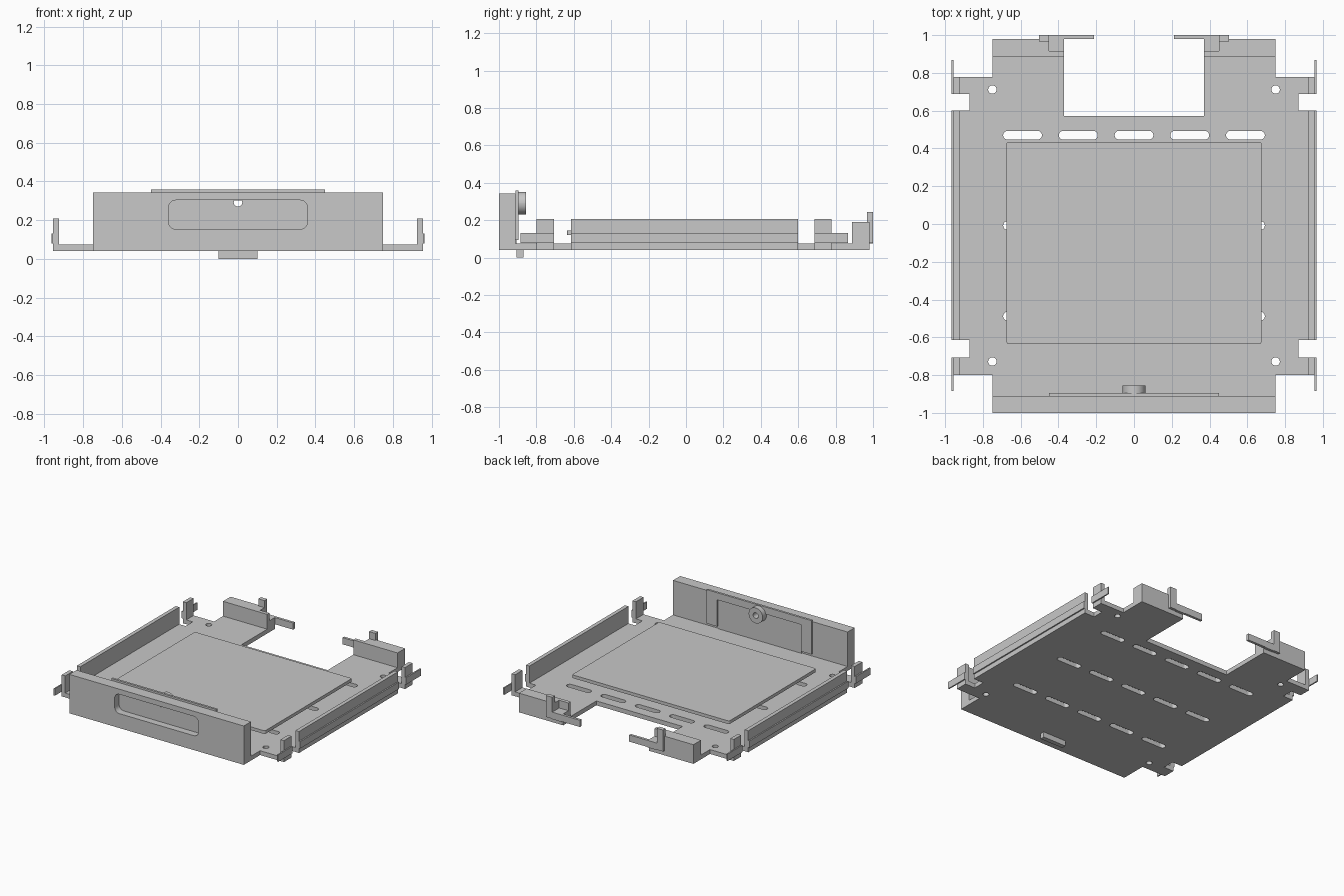
import bpy, bmesh, math
from mathutils import Matrix

if "Cube" in bpy.data.objects:
    bpy.data.objects.remove(bpy.data.objects["Cube"], do_unlink=True)

SHADE = (0.58, 0.58, 0.58, 1)
grey = bpy.data.materials.new("plain grey")
grey.use_nodes = True
grey.diffuse_color = SHADE
grey.node_tree.nodes["Principled BSDF"].inputs["Base Color"].default_value = SHADE


def add(name, mesh):
    obj = bpy.data.objects.new(name, mesh)
    bpy.context.collection.objects.link(obj)
    mesh.materials.clear()
    mesh.materials.append(grey)
    return obj


def box(name, x, y, z):
    """Box between the given (low, high) limits on each axis."""
    bm = bmesh.new()
    bmesh.ops.create_cube(bm, size=1)
    for v in bm.verts:
        v.co = [sum(lim) / 2 + c * (lim[1] - lim[0]) for c, lim in zip(v.co, (x, y, z))]
    mesh = bpy.data.meshes.new(name)
    bm.to_mesh(mesh)
    bm.free()
    return add(name, mesh)


def pair(name, x, y, z):
    """The same box on both sides."""
    box("left_" + name, x, y, z)
    box("right_" + name, (-x[1], -x[0]), y, z)


def rounded(cx, cy, w, h, r, steps=8):
    """Outline of a rounded rectangle, slot or circle."""
    pts = []
    for i, (sx, sy) in enumerate(((1, 1), (-1, 1), (-1, -1), (1, -1))):
        for k in range(steps + 1):
            a = (i + k / steps) * math.pi / 2
            pts.append((cx + sx * (w / 2 - r) + r * math.cos(a),
                        cy + sy * (h / 2 - r) + r * math.sin(a)))
    return pts


def sheet(name, outlines, low, high, upright=False):
    """Flat sheet with holes; low and high are z limits, or y limits if upright."""
    curve = bpy.data.curves.new(name, "CURVE")
    curve.dimensions = "2D"
    curve.fill_mode = "BOTH"
    curve.extrude = (high - low) / 2
    for pts in outlines:
        spline = curve.splines.new("POLY")
        spline.points.add(len(pts) - 1)
        for p, (u, v) in zip(spline.points, pts):
            p.co = (u, v, 0, 1)
        spline.use_cyclic_u = True
    temp = bpy.data.objects.new("temp", curve)
    bpy.context.collection.objects.link(temp)
    bpy.context.view_layer.update()
    deps = bpy.context.evaluated_depsgraph_get()
    mesh = bpy.data.meshes.new_from_object(temp.evaluated_get(deps))
    bpy.data.objects.remove(temp, do_unlink=True)
    mid = (low + high) / 2
    place = Matrix.Translation((0, 0, mid))
    if upright:
        place = Matrix.Translation((0, mid, 0)) @ Matrix.Rotation(math.pi / 2, 4, "X")
    mesh.transform(place)
    bm = bmesh.new()
    bm.from_mesh(mesh)
    bmesh.ops.remove_doubles(bm, verts=bm.verts, dist=0.0002)
    bmesh.ops.recalc_face_normals(bm, faces=bm.faces)
    for f in bm.faces:
        f.smooth = False
    bm.to_mesh(mesh)
    bm.free()
    mesh.name = name
    return add(name, mesh)


# Base tray: notched outline, three rows of slots, corner holes
BOTTOM, FLOOR = 0.041, 0.075
half = [(0.75, -0.912), (0.75, -0.8), (0.955, -0.8), (0.955, -0.707), (0.87, -0.707),
        (0.87, -0.615), (0.955, -0.615), (0.955, 0.6), (0.87, 0.6), (0.87, 0.687),
        (0.955, 0.687), (0.955, 0.777), (0.75, 0.777), (0.75, 0.98), (0.37, 0.98), (0.37, 0.572)]
outline = half + [(-x, y) for x, y in reversed(half)]
slots = [rounded(i * 0.295, y, 0.205, 0.046, 0.0229)
         for i in range(-2, 3) for y in (0.47, -0.008, -0.488)]
holes = [rounded(x, y, 0.044, 0.044, 0.0219) for x in (-0.75, 0.75) for y in (0.712, -0.728)]
sheet("base_tray", [outline] + slots + holes, BOTTOM, FLOOR)

# Floor panel held above the tray
sheet("floor_panel", [rounded(0, -0.1, 1.35, 1.07, 0.012)], 0.12, 0.145)

# Front wall with a shallow rounded grip recess
GRIP = rounded(0, 0.228, 0.72, 0.15, 0.04)
HOLE = rounded(0, 0.292, 0.044, 0.044, 0.0219)
wall = [(-0.75, BOTTOM), (0.75, BOTTOM), (0.75, 0.343), (-0.75, 0.343)]
sheet("front_wall", [wall, GRIP], -1.0, -0.912, True)
sheet("grip_back", [GRIP, HOLE], -0.945, -0.912, True)

# Latch plate behind the recess, with its surrounding frame
latch = [(-0.36, FLOOR), (0.36, FLOOR), (0.36, 0.303), (-0.36, 0.303)]
sheet("latch_plate", [latch, HOLE], -0.912, -0.905, True)
frame = [(-0.45, 0.095), (-0.36, 0.095), (-0.36, 0.303), (0.36, 0.303),
         (0.36, 0.095), (0.45, 0.095), (0.45, 0.358), (-0.45, 0.358)]
sheet("latch_frame", [frame], -0.912, -0.895, True)
box("latch_tab", (-0.1, 0.1), (-0.905, -0.87), (0, BOTTOM + 0.01))

# Ring knob on the latch
knob = sheet("latch_knob", [rounded(0, 0.292, 0.12, 0.12, 0.0599), HOLE], -0.905, -0.855, True)
bpy.context.view_layer.objects.active = knob
knob.select_set(True)
bpy.ops.object.shade_smooth_by_angle(angle=math.radians(35))
knob.select_set(False)

# Side walls, corner uprights and their outer runners
for name, y, runner in (("side_wall", (-0.615, 0.6), (-0.615, 0.6)),
                        ("front_upright", (-0.8, -0.707), (-0.885, -0.707)),
                        ("rear_upright", (0.687, 0.777), (0.687, 0.867))):
    pair(name, (0.925, 0.955), y, (FLOOR, 0.208))
    pair(name + "_runner", (0.955, 0.965), runner, (0.078, 0.132))

# Rear blocks, notched at the inner end
pair("rear_block", (0.45, 0.75), (0.887, 0.98), (FLOOR, 0.19))
pair("rear_block_lip", (0.37, 0.45), (0.887, 0.915), (FLOOR, 0.19))

# Rear brackets: foot in the notch, post on the block, sideways arm
pair("bracket_foot", (0.37, 0.45), (0.915, 1.0), (FLOOR, 0.13))
pair("bracket_post", (0.45, 0.503), (0.967, 1.0), (0.078, 0.245))
pair("bracket_arm", (0.212, 0.37), (0.98, 1.0), (0.078, 0.13))
